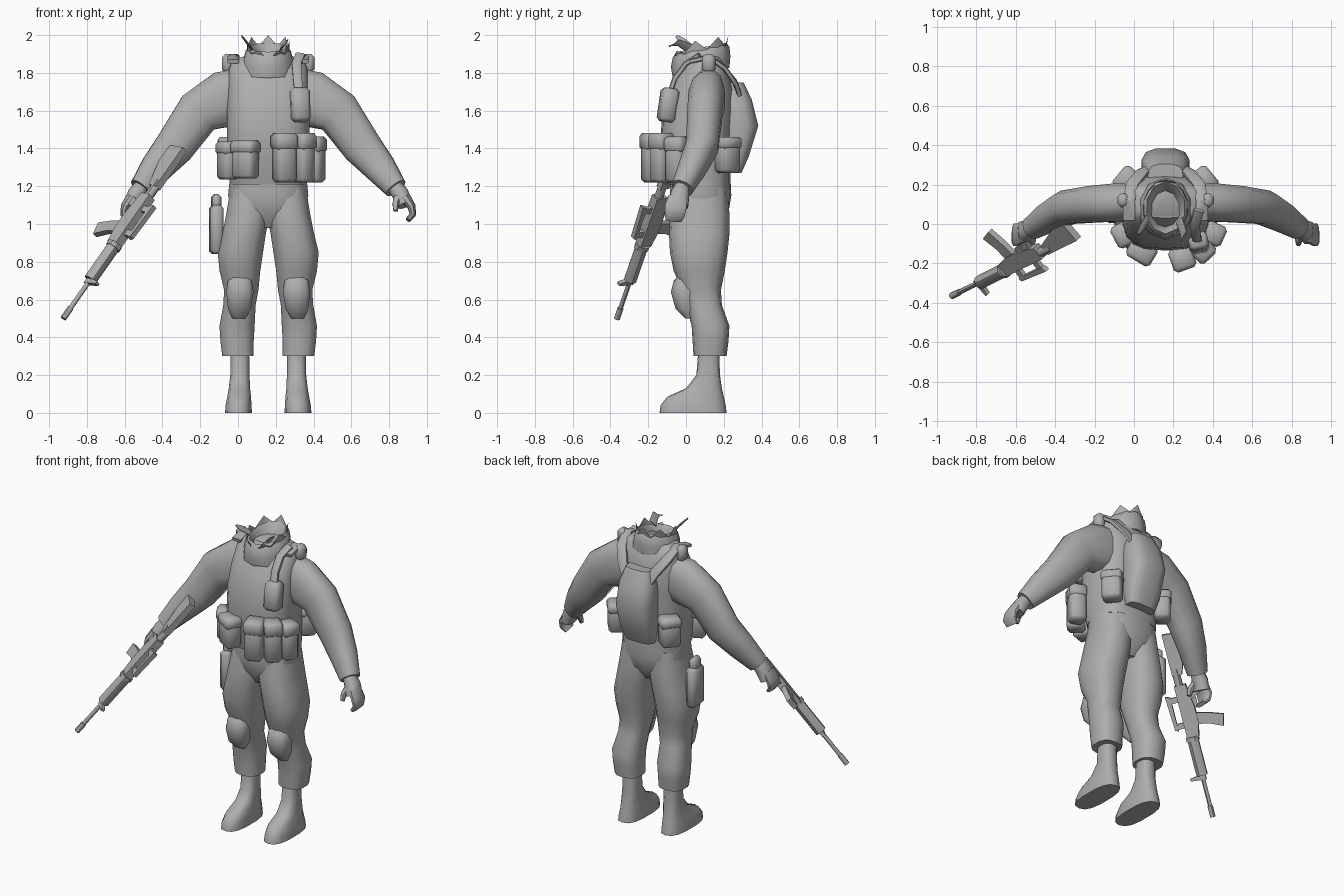
import bpy, bmesh, math
from mathutils import Vector, Matrix

cube = bpy.data.objects.get("Cube")
if cube:
    bpy.data.objects.remove(cube, do_unlink=True)

grey = bpy.data.materials.new("plain grey")
grey.use_nodes = True
grey.diffuse_color = (0.42, 0.42, 0.42, 1)
grey.node_tree.nodes["Principled BSDF"].inputs["Base Color"].default_value = grey.diffuse_color

MID = 0.16          # the body's centre plane in x
X, Y = Vector((1, 0, 0)), Vector((0, 1, 0))


def finish(name, bm, sharp=45):
    """Turn a bmesh into a smooth-shaded object with sharp edges kept."""
    bmesh.ops.recalc_face_normals(bm, faces=bm.faces)
    for f in bm.faces:
        f.smooth = True
    for e in bm.edges:
        e.smooth = e.calc_face_angle(0) < math.radians(sharp)
    mesh = bpy.data.meshes.new(name)
    bm.to_mesh(mesh)
    bm.free()
    mesh.materials.append(grey)
    obj = bpy.data.objects.new(name, mesh)
    bpy.context.collection.objects.link(obj)
    return obj


def skin(name, rings, caps=True, flip=False, sharp=45):
    """Bridge rings of points; flip mirrors them across the body."""
    bm = bmesh.new()
    loops = [[bm.verts.new((2 * MID - p.x if flip else p.x, p.y, p.z)) for p in r] for r in rings]
    n = len(loops[0])
    for a, b in zip(loops, loops[1:]):
        for i in range(n):
            j = (i + 1) % n
            bm.faces.new((a[i], a[j], b[j], b[i]))
    if caps:
        bm.faces.new(loops[0])
        bm.faces.new(loops[-1])
    return finish(name, bm, sharp)


def oval(c, u, v, n, power):
    """Superellipse ring around c with half axes u and v."""
    pts = []
    for i in range(n):
        t = math.tau * (i + 0.5) / n
        k = [math.copysign(abs(f) ** power, f) for f in (math.cos(t), math.sin(t))]
        pts.append(c + u * k[0] + v * k[1])
    return pts


def stack(name, levels, n=14, power=0.8, flip=False, tilt=0, caps=True):
    """Loft of level rings given as (z, x0, x1, y0, y1)."""
    rings = [oval(Vector(((a + b) / 2, (c + d) / 2, z)), X * (b - a) / 2,
                  Vector((0, 1, tilt)) * (d - c) / 2, n, power) for z, a, b, c, d in levels]
    return skin(name, rings, caps, flip)


def tube(name, path, ref=Y, n=10, power=0.85, flip=False):
    """Loft along a path of (x, y, z, half size along ref, half size across)."""
    pts = [Vector(p[:3]) for p in path]
    rings = []
    for i, p in enumerate(path):
        t = (pts[min(i + 1, len(pts) - 1)] - pts[max(i - 1, 0)]).normalized()
        u = (ref - t * ref.dot(t)).normalized()
        rings.append(oval(pts[i], u * p[3], t.cross(u) * p[4], n, power))
    return skin(name, rings, True, flip)


def box(name, loc, size, turn=0, tilt=0, bevel=0.018):
    """Bevelled box, turned about z."""
    bm = bmesh.new()
    bmesh.ops.create_cube(bm, size=1)
    bmesh.ops.scale(bm, vec=size, verts=bm.verts)
    bmesh.ops.bevel(bm, geom=bm.edges[:], offset=bevel, segments=1, affect='EDGES')
    m = Matrix.Translation(loc) @ Matrix.Rotation(turn, 4, 'Z') @ Matrix.Rotation(tilt, 4, 'X')
    bmesh.ops.transform(bm, matrix=m, verts=bm.verts)
    return finish(name, bm, 50)


def pouch(name, x, y, z, size):
    """Belt pouch facing away from the body, with a lid."""
    turn = math.atan2(y - 0.06, x - MID) + math.pi / 2
    box(name, (x, y, z), size, turn)
    w, d, h = size
    box(name + "_lid", (x, y, z + h * 0.33), (w + 0.012, d + 0.012, h * 0.36), turn)


# Torso, pelvis and collar
stack("vest", [(1.21, -.045, .365, -.09, .235), (1.32, -.055, .375, -.12, .235),
               (1.45, -.06, .38, -.135, .24), (1.6, -.06, .38, -.125, .25),
               (1.72, -.055, .375, -.085, .25), (1.82, -.05, .37, -.02, .22),
               (1.87, -.03, .35, .02, .19), (1.89, .04, .28, .03, .18)], n=18, power=.7)
stack("pelvis", [(.98, .06, .26, -.02, .17), (1.06, -.03, .35, -.075, .225),
                 (1.15, -.055, .375, -.085, .24), (1.25, -.045, .365, -.08, .235)], n=18)
stack("scarf", [(1.8, .01, .31, -.07, .23), (1.86, .02, .3, -.08, .235), (1.91, .035, .285, -.07, .23),
                (1.935, .06, .26, -.05, .215), (1.9, .085, .235, -.03, .18), (1.82, .1, .22, -.01, .15)],
      n=10, power=1, tilt=.18)

# Torn hood edge standing above the scarf
low = oval(Vector((MID, .08, 1.89)), X * .11, Vector((0, .13, .02)), 14, 1)
high = oval(Vector((MID, .08, 1.95)), X * .115, Vector((0, .145, .025)), 14, 1)
for i, p in enumerate(high):
    p.z += .025 if i % 2 else -.03
    if p.y < -.03:
        p.z -= .035
skin("torn_hood", [low, high], caps=False)
tube("hood_shard", [(.07, .03, 1.93, .02, .006), (.04, -.02, 1.97, .02, .006), (.02, -.05, 1.995, .008, .004)])
tube("hood_flap", [(.23, .02, 1.93, .03, .006), (.25, -.04, 1.96, .025, .006), (.24, -.09, 1.94, .006, .004)])

for side, flip in (("left", False), ("right", True)):
    # Arms and hands
    tube(side + "_sleeve", [(.3, .12, 1.68, .085, .15), (.39, .11, 1.66, .1, .155),
                            (.53, .1, 1.59, .095, .125), (.655, .085, 1.41, .088, .108),
                            (.75, .035, 1.3, .075, .088), (.835, -.02, 1.19, .058, .062)], n=12, flip=flip)
    tube(side + "_palm", [(.82, -.015, 1.21, .035, .04), (.86, -.03, 1.16, .05, .045),
                          (.885, -.045, 1.1, .06, .04)], flip=flip)
    tube(side + "_fingers", [(.885, -.045, 1.14, .05, .03), (.92, -.055, 1.09, .06, .022),
                             (.925, -.06, 1.05, .055, .018), (.9, -.065, 1.02, .045, .014)], flip=flip)
    tube(side + "_thumb", [(.85, -.05, 1.15, .024, .024), (.835, -.085, 1.11, .02, .018),
                           (.835, -.1, 1.07, .013, .013)], n=8, flip=flip)

    # Legs, knee pads and boots
    stack(side + "_trouser", [(1.2, .15, .36, -.06, .22), (1.05, .15, .385, -.085, .23),
                              (.95, .17, .405, -.09, .23), (.85, .185, .43, -.085, .22),
                              (.75, .2, .42, -.065, .205), (.65, .21, .395, -.02, .185),
                              (.57, .225, .4, 0, .19), (.46, .23, .42, .03, .23),
                              (.38, .235, .415, .035, .225), (.3, .235, .405, .04, .215),
                              (.305, .26, .37, .07, .18)], flip=flip)
    stack(side + "_knee_pad", [(.5, .28, .35, -.005, .06), (.55, .25, .375, -.055, .08),
                               (.64, .235, .385, -.08, .08), (.7, .245, .375, -.065, .06),
                               (.73, .27, .35, -.035, .04)], n=10, power=.7, flip=flip)
    stack(side + "_boot", [(.33, .26, .36, .065, .175), (.2, .258, .362, .055, .18),
                           (.13, .255, .37, .0, .19), (.085, .25, .378, -.1, .2),
                           (.04, .247, .387, -.135, .21), (0, .245, .39, -.14, .215)],
          power=.75, flip=flip)

    # Shoulder harness and rear pouch
    tube(side + "_back_strap", [(.345, .02, 1.86, .032, .012), (.345, .12, 1.885, .032, .016),
                                (.33, .2, 1.83, .032, .014), (.28, .26, 1.75, .032, .014),
                                (.23, .29, 1.66, .03, .012)], ref=X, n=8, power=.5, flip=flip)
    sign = -1 if flip else 1
    box(side + "_shoulder_clip", (MID + sign * .215, .12, 1.85), (.06, .07, .1), 0)
    pouch(side + "_rear_pouch", MID + sign * .195, .22, 1.365, (.12, .1, .19))

# Backpack
stack("backpack", [(1.27, .06, .26, .2, .295), (1.36, .04, .28, .19, .335), (1.52, .035, .285, .18, .385),
                   (1.66, .04, .28, .18, .35), (1.75, .07, .25, .18, .305)], n=12, power=.65)

# Belt pouches: two on the right, three on the left
for name, x, y, z, size in (("right_side_pouch", -.055, -.055, 1.335, (.11, .09, .2)),
                            ("right_front_pouch", .04, -.14, 1.34, (.13, .1, .2)),
                            ("left_front_pouch", .245, -.175, 1.35, (.11, .11, .26)),
                            ("left_middle_pouch", .345, -.13, 1.35, (.1, .11, .26)),
                            ("left_side_pouch", .405, -.05, 1.34, (.1, .1, .24))):
    pouch(name, x, y, z, size)

# Radio pouch hanging from the left strap, and the thigh holster
box("radio_pouch", (.328, -.095, 1.63), (.1, .09, .18), .2, -.15)
tube("radio_strap", [(.33, .07, 1.895, .026, .014), (.31, .0, 1.85, .026, .014),
                     (.315, -.06, 1.77, .024, .014), (.325, -.09, 1.68, .024, .014)], ref=X, n=8, power=.5)
box("holster", (-.115, .07, .97), (.07, .13, .26), .1, 0)
box("holster_flap", (-.115, .07, 1.11), (.05, .09, .1), .1, 0)

# Rifle: side profiles in (distance from muzzle, height), laid along its axis
axis = Vector((.63, .31, .9)).normalized()
up = Vector((.6, -.78, -.15))
up = (up - axis * up.dot(axis)).normalized()
across = axis.cross(up)
muzzle = Vector((-.925, -.365, .5))


def slab(name, outline, half):
    """Rifle part: a side profile given thickness."""
    rings = [[muzzle + axis * s + up * v + across * w for s, v in outline] for w in (-half, half)]
    return skin(name, rings, sharp=30)


def rod(name, s0, s1, v, r, n=8):
    """Round rifle part between two distances."""
    return skin(name, [oval(muzzle + axis * s + up * v, up * r, across * r, n, 1) for s in (s0, s1)])


rod("rifle_muzzle", 0, .07, 0, .017)
rod("rifle_barrel", .05, .3, 0, .013)
rod("rifle_handguard", .26, .49, 0, .036)
rod("rifle_handguard_ring", .475, .5, 0, .042)
slab("rifle_front_sight", [(.23, -.02), (.27, -.02), (.255, .075), (.24, .075)], .012)
slab("rifle_receiver", [(.49, -.04), (.58, -.06), (.68, -.06), (.82, -.04), (.82, .03), (.49, .03)], .025)
slab("rifle_magazine", [(.57, -.04), (.64, -.04), (.62, -.13), (.59, -.22), (.52, -.2), (.555, -.12)], .016)
slab("rifle_grip", [(.72, -.04), (.77, -.04), (.81, -.13), (.765, -.14)], .018)
slab("rifle_trigger_guard", [(.66, -.055), (.73, -.055), (.73, -.08), (.67, -.08)], .007)
for s in (.56, .72):
    slab("rifle_handle_post", [(s, .02), (s + .035, .02), (s + .035, .08), (s, .08)], .012)
slab("rifle_carry_handle", [(.55, .07), (.76, .07), (.77, .1), (.56, .09)], .014)
rod("rifle_buffer", .8, .92, 0, .025)
slab("rifle_stock", [(.88, -.035), (1.13, -.115), (1.14, .025), (.88, .025)], .02)
